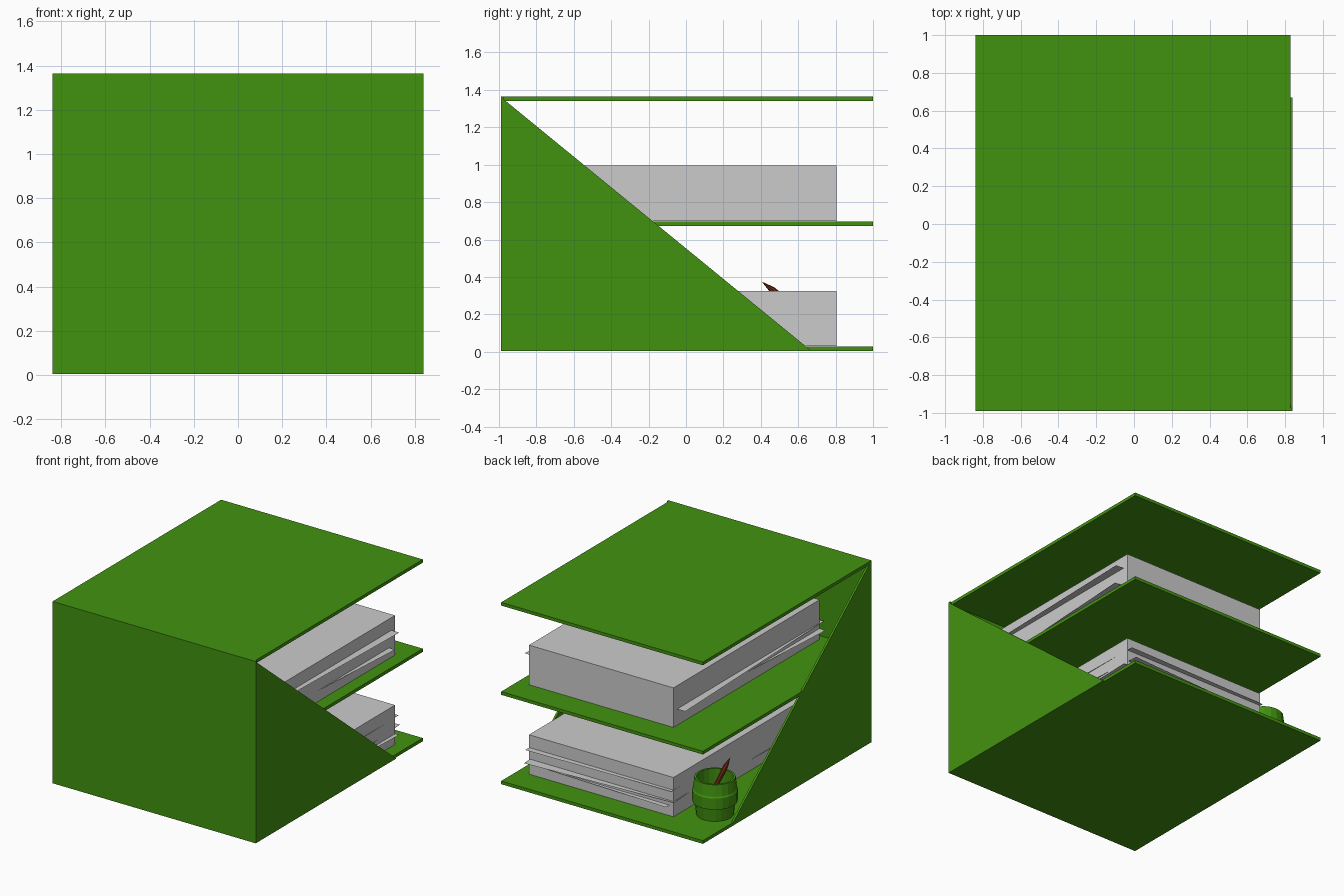
import bpy, bmesh, math
from mathutils import Vector

if "Cube" in bpy.data.objects:
    bpy.data.objects.remove(bpy.data.objects["Cube"])


def material(name, rgb):
    m = bpy.data.materials.new(name)
    m.diffuse_color = (*rgb, 1)
    m.use_nodes = True
    m.node_tree.nodes["Principled BSDF"].inputs["Base Color"].default_value = m.diffuse_color
    return m


GREEN = material("green", (0.055, 0.29, 0.005))
RED = material("dark_red", (0.13, 0.02, 0.006))


def add(name, bm, mat=None):
    bmesh.ops.recalc_face_normals(bm, faces=bm.faces[:])
    me = bpy.data.meshes.new(name)
    bm.to_mesh(me)
    bm.free()
    ob = bpy.data.objects.new(name, me)
    bpy.context.collection.objects.link(ob)
    if mat:
        me.materials.append(mat)
    return ob


def box(name, lo, hi, mat=None):
    lo, hi = Vector(lo), Vector(hi)
    bm = bmesh.new()
    bmesh.ops.create_cube(bm, size=1)
    for v in bm.verts:
        v.co = [(lo[i] + hi[i]) / 2 + v.co[i] * (hi[i] - lo[i]) for i in range(3)]
    return add(name, bm, mat)


def side_panel(name, x):
    bm = bmesh.new()
    pts = [(-0.99, 0.005), (0.67, 0.005), (-0.99, 1.362)]
    f = bm.faces.new([bm.verts.new((x, y, z)) for y, z in pts])
    ext = bmesh.ops.extrude_face_region(bm, geom=[f])
    bmesh.ops.translate(bm, vec=(0.015, 0, 0),
                        verts=[g for g in ext["geom"] if isinstance(g, bmesh.types.BMVert)])
    return add(name, bm, GREEN)


def sheet(name, cx, cy, z, deg):
    bm = bmesh.new()
    bmesh.ops.create_grid(bm, x_segments=1, y_segments=1, size=0.5)
    for v in bm.verts:
        v.co = (v.co.x * 1.195, v.co.y * 1.725, 0)
    ob = add(name, bm)
    ob.location = (cx, cy, z)
    ob.rotation_euler.z = math.radians(deg)
    return ob


# Tray: three shelves, front wall, two triangular sides
for name, z in (("bottom_shelf", 0.005), ("middle_shelf", 0.673), ("top_shelf", 1.34)):
    box(name, (-0.84, -0.978, z), (0.828, 1.0, z + 0.024), GREEN)
box("front_wall", (-0.84, -0.99, 0.005), (0.84, -0.973, 1.364), GREEN)
side_panel("left_side", -0.84)
side_panel("right_side", 0.825)

# Paper stacks
box("lower_paper_stack", (-0.46, -0.92, 0.031), (0.735, 0.805, 0.325))
box("upper_paper_stack", (-0.46, -0.92, 0.699), (0.735, 0.805, 0.995))

# Loose sheets sticking out of the stacks: centre x, y, height, turn
LOOSE = [
    (0.137, -0.092, 0.78, -3.5), (0.10, -0.08, 0.82, 2), (0.18, -0.085, 0.90, -1.5),
    (0.15, -0.02, 0.23, 1), (0.17, -0.01, 0.145, 3), (0.14, -0.035, 0.11, -2),
]
for i, s in enumerate(LOOSE):
    sheet(f"loose_sheet_{i + 1}", *s)

# Pen cup: lathed profile with a raised band, hollow inside
profile = [(0, 0.031), (0.128, 0.031), (0.138, 0.125), (0.154, 0.13), (0.156, 0.215),
           (0.150, 0.225), (0.140, 0.31), (0.125, 0.31), (0.128, 0.18), (0.112, 0.05), (0, 0.05)]
bm = bmesh.new()
verts = [bm.verts.new((r, 0, z)) for r, z in profile]
edges = [bm.edges.new(p) for p in zip(verts, verts[1:])]
bmesh.ops.spin(bm, geom=verts + edges, cent=(0, 0, 0), axis=(0, 0, 1),
               angle=math.tau, steps=20)
bmesh.ops.remove_doubles(bm, verts=bm.verts[:], dist=0.0005)
cup = add("pen_cup", bm, GREEN)
cup.location = (-0.66, 0.60, 0)

# Pencil leaning over the rim, with a pointed tip
tip, end = Vector((-0.65, 0.405, 0.375)), Vector((-0.66, 0.68, 0.16))
axis = (tip - end).normalized()
length = (tip - end).length
bm = bmesh.new()
bmesh.ops.create_cone(bm, cap_ends=True, segments=8, radius1=0.017, radius2=0.017,
                      depth=length - 0.07)
top = max(bm.faces, key=lambda f: f.calc_center_median().z)
poke = bmesh.ops.poke(bm, faces=[top])
poke["verts"][0].co.z += 0.07
bmesh.ops.translate(bm, vec=(0, 0, (length - 0.07) / 2), verts=bm.verts[:])
pencil = add("pencil", bm, RED)
pencil.location = end
pencil.rotation_mode = 'QUATERNION'
pencil.rotation_quaternion = axis.to_track_quat('Z', 'Y')
